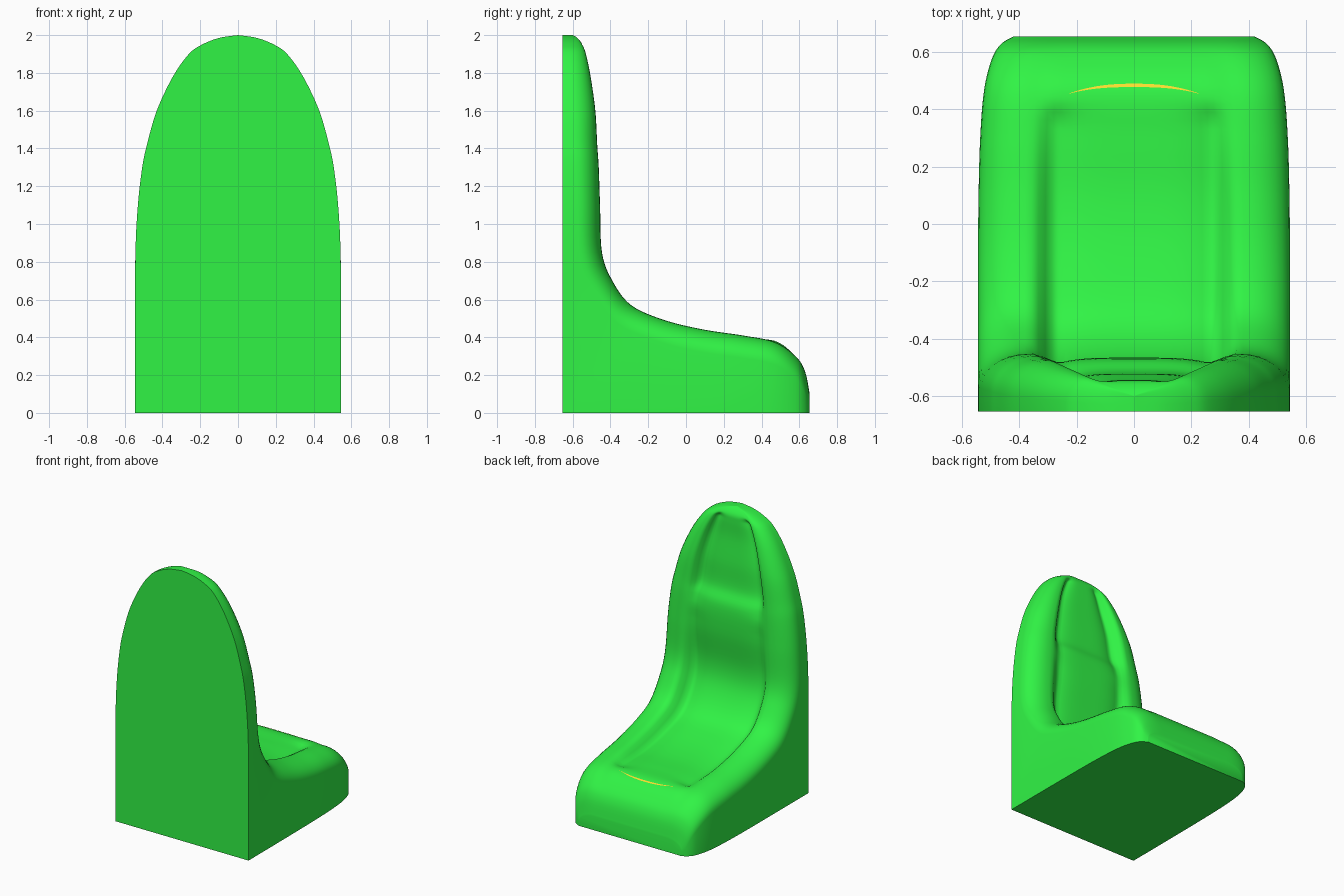
import bpy, bmesh, math
from mathutils import Vector
from mathutils.bvhtree import BVHTree

if "Cube" in bpy.data.objects:
    bpy.data.objects.remove(bpy.data.objects["Cube"])

BACK = -0.655
# stations along the seat: rim y, rim z, base y, base z, half width, centre depth
STATIONS = [
    (-.600, 2.00, BACK, 2.00, .000, 0),
    (-.575, 1.985, BACK, 1.985, .100, 0),
    (-.550, 1.95, BACK, 1.95, .190, 0),
    (-.530, 1.90, BACK, 1.90, .260, .015),
    (-.505, 1.78, BACK, 1.78, .345, .038),
    (-.480, 1.60, BACK, 1.60, .430, .045),
    (-.470, 1.42, BACK, 1.42, .482, .045),
    (-.462, 1.30, BACK, 1.30, .507, .010),
    (-.455, 1.10, BACK, 1.10, .530, .015),
    (-.445, .85, BACK, .85, .543, .050),
    (-.390, .70, BACK, .45, .545, .075),
    (-.290, .57, BACK, .00, .545, .070),
    (-.110, .49, -.400, .00, .545, .055),
    (.100, .44, .050, .00, .543, .042),
    (.300, .41, .300, .00, .537, .020),
    (.470, .375, .470, .00, .523, -.006),
    (.580, .30, .580, .00, .495, 0),
    (.630, .22, .630, .00, .462, 0),
    (.655, .10, .655, .00, .420, 0),
]


def catmull(a, b, c, d, t):
    return .5 * (2*b + (c - a)*t + (2*a - 5*b + 4*c - d)*t*t + (3*b - a - 3*c + d)*t**3)


def resample(rows, steps):
    out = []
    n = len(rows)
    for i in range(n - 1):
        quad = [rows[max(0, min(n - 1, i + k))] for k in (-1, 0, 1, 2)]
        for s in range(steps):
            out.append([catmull(*col, s / steps) for col in zip(*quad)])
    return out + [list(rows[-1])]


def smooth(a, b, x):
    t = max(0, min(1, (x - a) / (b - a)))
    return t * t * (3 - 2 * t)


def section(row):
    """Closed cross-section: side walls, rounded bolsters, recessed centre pad."""
    y, z, by, bz, w, d = row
    by, bz, w = max(by, BACK), max(bz, 0), max(w, 0)
    base, rim = Vector((0, by, bz)), Vector((0, y, z))
    height = (rim - base).length
    up = (rim - base).normalized()
    r = min(.12, height * .7)
    half = []
    for k in range(25):
        if k < 9:                       # rounded outer shoulder
            a = math.pi / 2 * (1 - k / 8)
            u, drop = .70 + .30 * math.sin(a), r * (1 - math.cos(a))
        else:                           # bolster crest, groove and pad
            u = .70 * (1 - (k - 8) / 16)
            pad = d + .022 * min(1, max(0, d / .01)) * min(1, u / .5) ** 4
            drop = pad * (1 - smooth(.49, .66, u))
        half.append((u, height - drop))
    full = [(1, 0)] + half + [(-u, h) for u, h in reversed(half[:-1])] + [(-1, 0)]
    return [base + up * h + Vector((u * w, 0, 0)) for u, h in full]


def finish(name, bm, color):
    me = bpy.data.meshes.new(name)
    bm.to_mesh(me)
    ob = bpy.data.objects.new(name, me)
    bpy.context.collection.objects.link(ob)
    mat = bpy.data.materials.new(name + "_paint")
    mat.diffuse_color = color
    mat.use_nodes = True
    mat.node_tree.nodes["Principled BSDF"].inputs["Base Color"].default_value = mat.diffuse_color
    me.materials.append(mat)
    bpy.ops.object.select_all(action='DESELECT')
    ob.select_set(True)
    bpy.context.view_layer.objects.active = ob
    bpy.ops.object.shade_smooth_by_angle(angle=math.radians(45))
    return ob


# Seat shell: sections lofted from the top of the back to the front edge
bm = bmesh.new()
loops = [[bm.verts.new(p) for p in section(r)] for r in resample(STATIONS, 6)]
for A, B in zip(loops, loops[1:]):
    for i in range(len(A)):
        j = (i + 1) % len(A)
        bm.faces.new((A[i], A[j], B[j], B[i]))
bm.faces.new(loops[-1])
bmesh.ops.remove_doubles(bm, verts=bm.verts, dist=1e-4)
bmesh.ops.dissolve_degenerate(bm, edges=bm.edges, dist=1e-5)
bmesh.ops.recalc_face_normals(bm, faces=bm.faces)
tree = BVHTree.FromBMesh(bm)
finish("seat_shell", bm, (.03, .9, .06, 1))
bm.free()

# Yellow piping: thin tapered strip laid on the front lip
bm = bmesh.new()
pairs = []
for i in range(21):
    q = -1 + i / 10
    x, y, hw = .225 * q, .484 - .028 * abs(q) ** 2.5, .0055 * (1 - q * q) + .0005
    pair = []
    for yy in (y - hw, y + hw):
        hit = tree.ray_cast(Vector((x, yy, 3)), Vector((0, 0, -1)))[0]
        pair.append(bm.verts.new(hit + Vector((0, 0, .003))))
    pairs.append(pair)
for a, b in zip(pairs, pairs[1:]):
    bm.faces.new((a[0], b[0], b[1], a[1]))
finish("front_piping", bm, (.95, .75, .03, 1))
bm.free()
